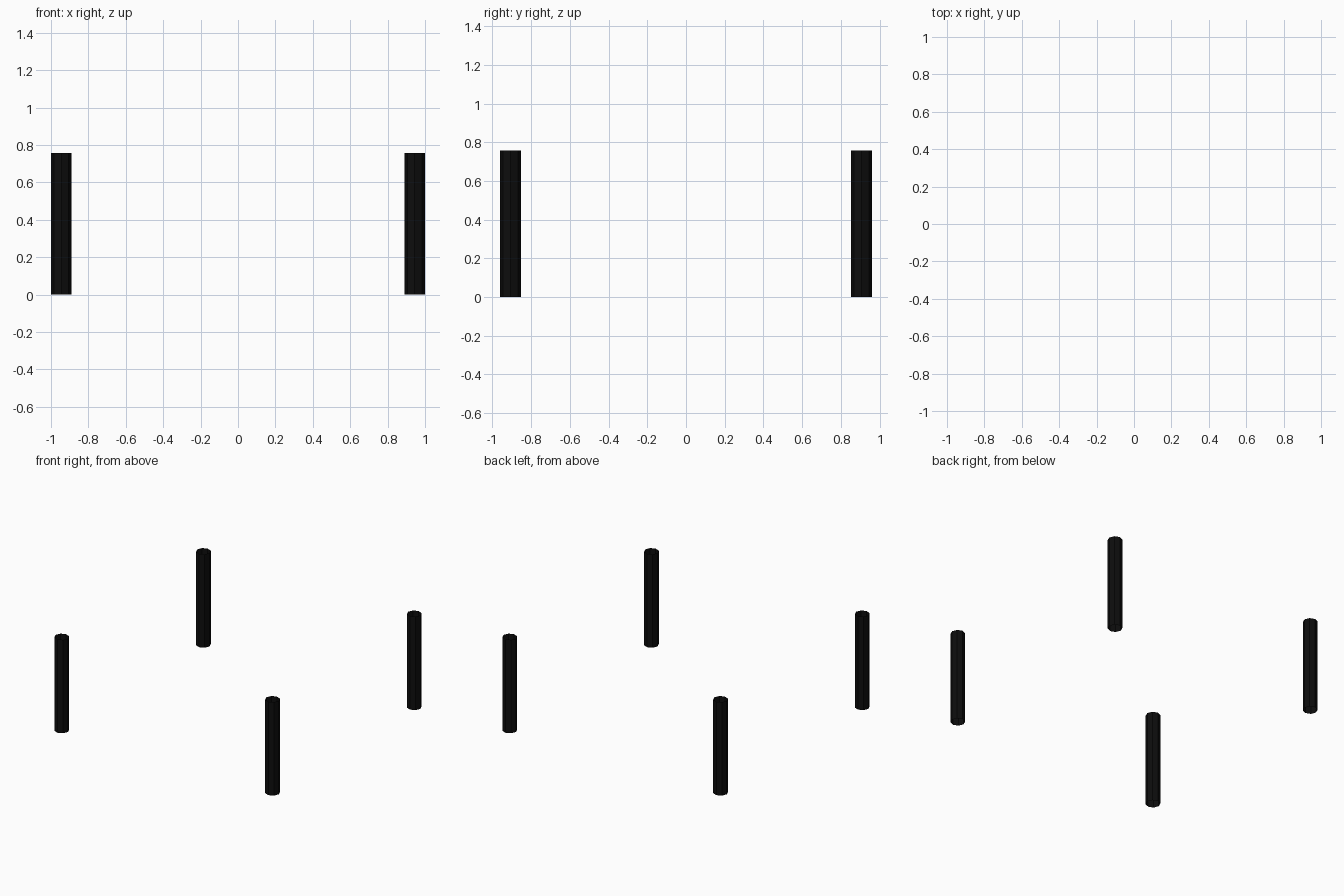
import bpy, bmesh, math

if "Cube" in bpy.data.objects:
    bpy.data.objects.remove(bpy.data.objects["Cube"])

SIDES = 8
R = 0.055          # leg radius
HEIGHT = 0.757
CX, CY = 1 - R, 0.962 - R

black = bpy.data.materials.new("black")
black.diffuse_color = (0.004, 0.004, 0.004, 1)
black.use_nodes = True
black.node_tree.nodes["Principled BSDF"].inputs["Base Color"].default_value = black.diffuse_color


def open_leg(name, x, y):
    """Uncapped vertical eight-sided tube standing on the floor."""
    bm = bmesh.new()
    bmesh.ops.create_cone(bm, cap_ends=False, segments=SIDES,
                          radius1=R, radius2=R, depth=HEIGHT)
    bmesh.ops.translate(bm, vec=(0, 0, HEIGHT / 2), verts=bm.verts)
    bmesh.ops.recalc_face_normals(bm, faces=bm.faces)
    mesh = bpy.data.meshes.new(name)
    bm.to_mesh(mesh)
    bm.free()
    mesh.materials.append(black)
    ob = bpy.data.objects.new(name, mesh)
    ob.location = (x, y, 0)
    bpy.context.collection.objects.link(ob)


# Four legs at the corners
for side, sx in (("left", -1), ("right", 1)):
    for end, sy in (("front", -1), ("back", 1)):
        open_leg(f"{end}_{side}_leg", sx * CX, sy * CY)
